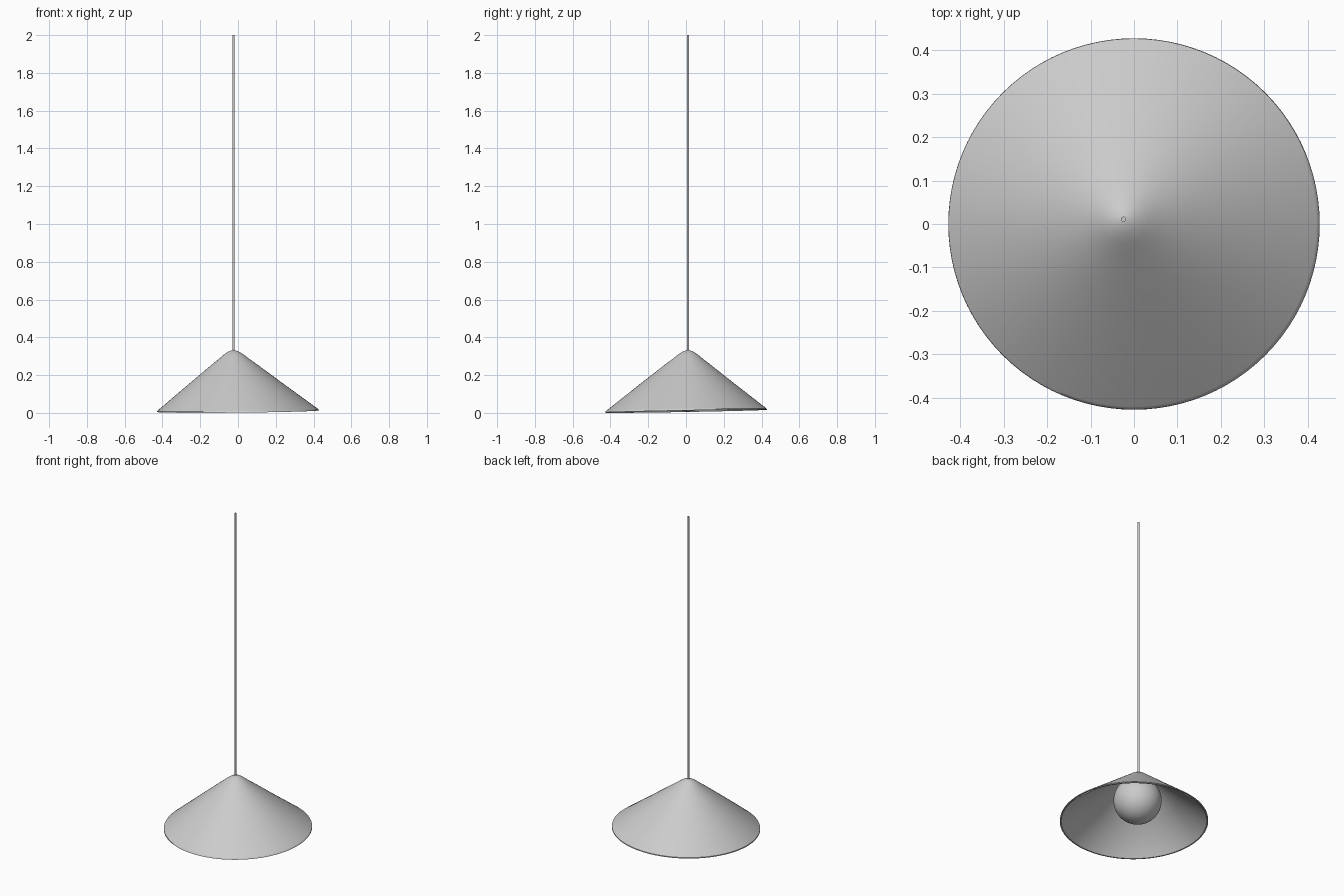
import bpy, bmesh, math

cube = bpy.data.objects.get("Cube")
if cube:
    bpy.data.objects.remove(cube, do_unlink=True)

APEX_X, APEX_Y, APEX_Z = -0.024, 0.011, 0.333
TILT_X, TILT_Y = 0.010, 0.018


def make_material(name, rgb):
    mat = bpy.data.materials.new(name)
    mat.use_nodes = True
    color = (*rgb, 1.0)
    mat.diffuse_color = color
    mat.node_tree.nodes["Principled BSDF"].inputs["Base Color"].default_value = color
    return mat


grey = make_material("light_grey", (0.6, 0.6, 0.6))


def finish(obj, name):
    obj.name = name
    obj.data.materials.append(grey)
    bpy.context.view_layer.objects.active = obj
    obj.select_set(True)
    bpy.ops.object.shade_smooth_by_angle(angle=math.radians(40))
    obj.select_set(False)


def lean(radius, angle, height):
    """Place a profile point on a cone whose tip is off centre and whose rim tilts."""
    up = height / APEX_Z
    x = APEX_X * up + radius * math.cos(angle)
    y = APEX_Y * up + radius * math.sin(angle)
    rise = (1 - up) * (0.009 + TILT_X * x + TILT_Y * y)
    return x, y, height + rise


# Shade: thin cone with a rounded tip and a short steep lip
outer = [(0.428, 0.0), (0.427, 0.006), (0.421, 0.011), (0.25, 0.149),
         (0.115, 0.258), (0.08, 0.285), (0.055, 0.306), (0.032, 0.322),
         (0.012, 0.331)]
inner = [(0.012, 0.324), (0.032, 0.314), (0.08, 0.276), (0.25, 0.139),
         (0.418, 0.004), (0.42, 0.0)]
STEPS = 96
bm = bmesh.new()
rings = [[bm.verts.new(lean(r, 2 * math.pi * i / STEPS, z)) for i in range(STEPS)]
         for r, z in inner[::-1]]
rings_out = [[bm.verts.new(lean(r, 2 * math.pi * i / STEPS, z)) for i in range(STEPS)]
             for r, z in outer]
loops = rings[::-1] + rings_out
for a, b in zip(loops, loops[1:]):
    for i in range(STEPS):
        j = (i + 1) % STEPS
        bm.faces.new((a[i], a[j], b[j], b[i]))
# Close the tip inside and outside
for ring, height in ((loops[0], 0.326), (loops[-1], APEX_Z)):
    tip = bm.verts.new(lean(0, 0, height))
    for i in range(STEPS):
        bm.faces.new((ring[i], ring[(i + 1) % STEPS], tip))
bmesh.ops.recalc_face_normals(bm, faces=bm.faces)
mesh = bpy.data.meshes.new("shade")
bm.to_mesh(mesh)
bm.free()
shade = bpy.data.objects.new("shade", mesh)
bpy.context.collection.objects.link(shade)
finish(shade, "shade")

# Cord: thin rod from inside the tip to the top
bottom = 0.27
bpy.ops.mesh.primitive_cylinder_add(
    vertices=24, radius=0.006, depth=2 - bottom,
    location=(APEX_X, APEX_Y, (2 + bottom) / 2))
finish(bpy.context.object, "cord")

# Bulb: round globe under the tip
bpy.ops.mesh.primitive_uv_sphere_add(
    segments=48, ring_count=24, radius=0.139,
    location=(APEX_X * 0.8, APEX_Y * 0.8, 0.147))
finish(bpy.context.object, "bulb")
